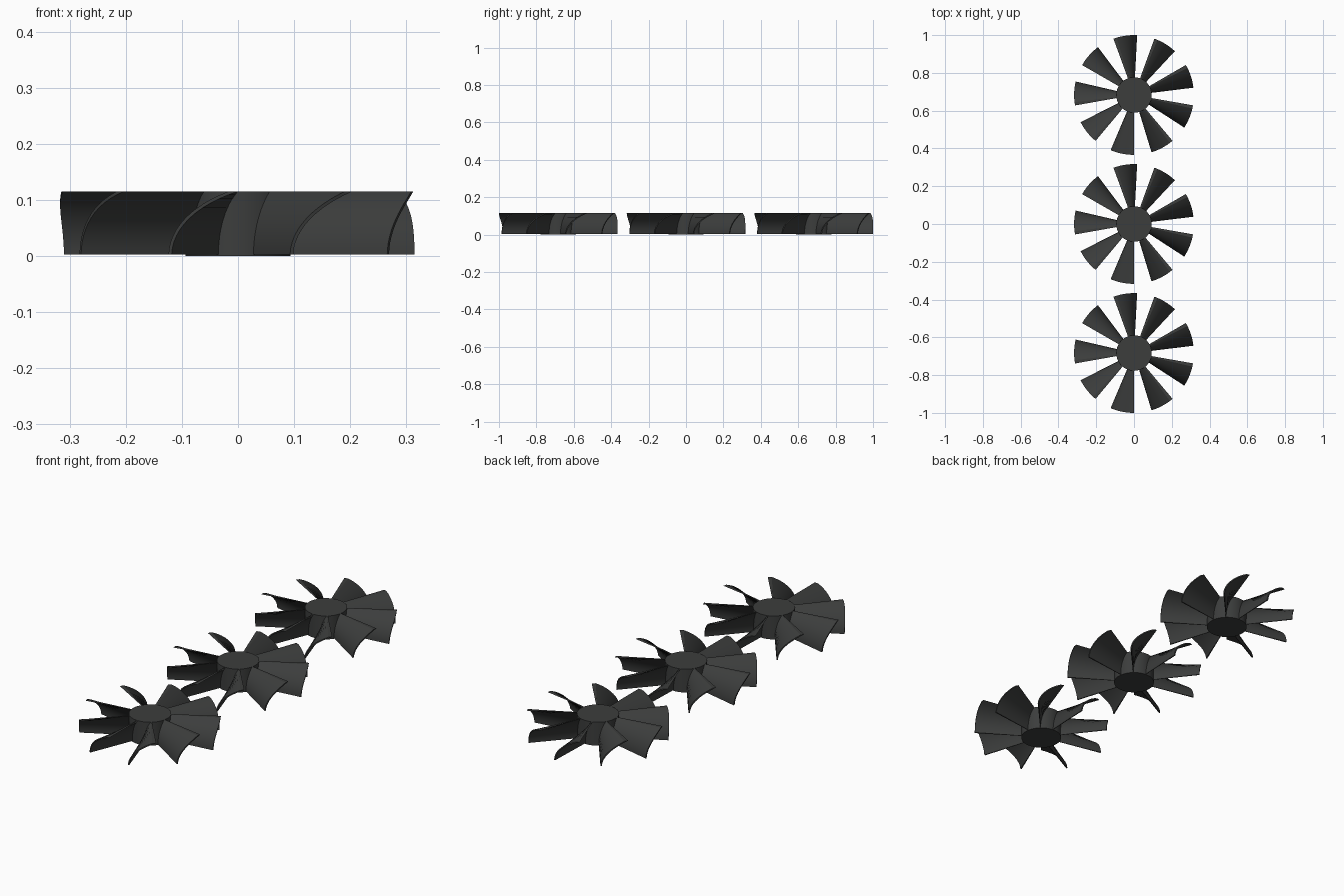
import bpy, bmesh
from math import sin, cos, asin, radians

if "Cube" in bpy.data.objects:
    bpy.data.objects.remove(bpy.data.objects["Cube"])

R_TIP, R_HUB, H = 0.317, 0.094, 0.115
BLADES, SPACING, THICK = 9, 0.683, 0.006

dark = bpy.data.materials.new("dark_grey")
dark.diffuse_color = (0.045, 0.047, 0.046, 1)
dark.use_nodes = True
dark.node_tree.nodes["Principled BSDF"].inputs["Base Color"].default_value = dark.diffuse_color


def blade_profile(steps=12):
    """Curved blade section at the tip: (arc length, z), outer side then inner side."""
    end = radians(55)
    a, b = 0.11 / (1 - cos(end)), H / sin(end)
    z0 = 0.003
    pts = []
    for off, order in ((0, range(steps + 1)), (THICK, range(steps, -1, -1))):
        f0, f1 = asin(z0 / (b - off)), asin(H / (b - off))
        for i in order:
            f = f0 + (f1 - f0) * i / steps
            pts.append((a - (a - off) * cos(f), (b - off) * sin(f)))
    return pts


def add_blade(bm, start, profile):
    n = len(profile)
    rings = []
    for r in (R_HUB * 0.93, R_TIP):
        ring = []
        for s, z in profile:
            ang = start + s / R_TIP
            ring.append(bm.verts.new((r * cos(ang), r * sin(ang), z)))
        rings.append(ring)
    half = n // 2
    for i in range(n):
        j = (i + 1) % n
        bm.faces.new((rings[0][i], rings[0][j], rings[1][j], rings[1][i]))
    # close root and tip with strips of quads
    for ring in rings:
        for i in range(half - 1):
            bm.faces.new((ring[i], ring[i + 1], ring[n - 2 - i], ring[n - 1 - i]))


def finish(obj, y):
    obj.location.y = y
    obj.data.materials.append(dark)
    bpy.ops.object.select_all(action='DESELECT')
    obj.select_set(True)
    bpy.context.view_layer.objects.active = obj
    bpy.ops.object.shade_smooth_by_angle(angle=radians(30))


profile = blade_profile()
for k, side in enumerate(("front", "middle", "back")):
    y = (k - 1) * SPACING

    # hub
    bpy.ops.mesh.primitive_cylinder_add(vertices=64, radius=R_HUB, depth=H, location=(0, 0, H / 2))
    hub = bpy.context.object
    hub.name = side + "_fan_hub"
    finish(hub, y)

    # ring of blades
    bm = bmesh.new()
    for i in range(BLADES):
        add_blade(bm, radians(7 + i * 360 / BLADES), profile)
    bmesh.ops.recalc_face_normals(bm, faces=bm.faces)
    mesh = bpy.data.meshes.new(side + "_fan_blades")
    bm.to_mesh(mesh)
    bm.free()
    blades = bpy.data.objects.new(side + "_fan_blades", mesh)
    bpy.context.collection.objects.link(blades)
    finish(blades, y)
